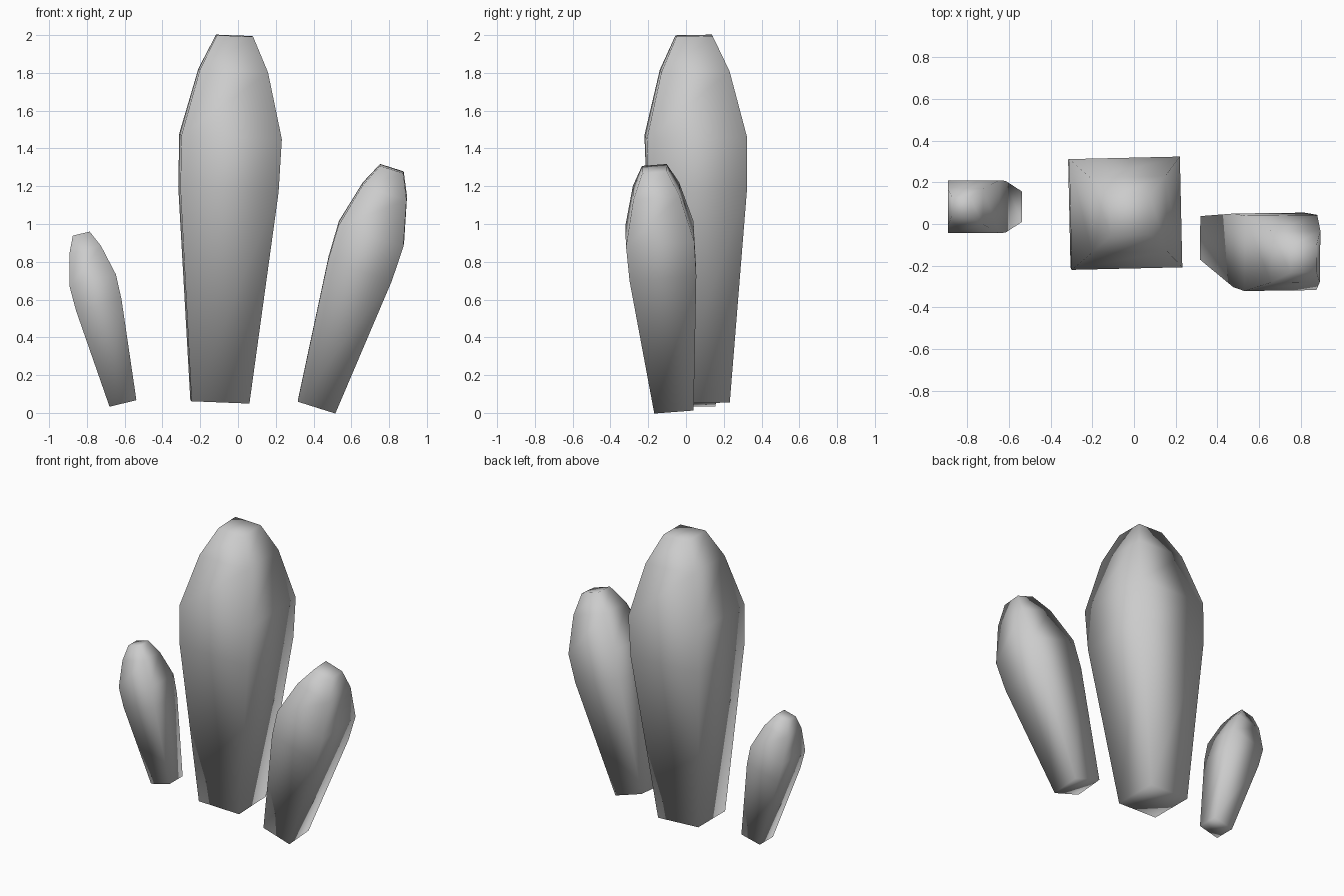
import bpy, bmesh
from math import radians
from mathutils import Vector, Matrix

if "Cube" in bpy.data.objects:
    bpy.data.objects.remove(bpy.data.objects["Cube"])

# Shared crystal profile: (fraction of length, half width / length)
PROFILE = [(0, 0.079), (0.58, 0.134), (0.725, 0.137), (0.905, 0.093), (1, 0.0495)]


def crystal(name, base, tip, twist=0.0):
    """Square-section shard running from base to tip."""
    base, tip = Vector(base), Vector(tip)
    axis = tip - base
    length = axis.length
    rot = Vector((0, 0, 1)).rotation_difference(axis).to_matrix()
    rot = rot @ Matrix.Rotation(radians(twist), 3, 'Z')
    bm = bmesh.new()
    rings = []
    for t, half in PROFILE:
        w = half * length
        rings.append([bm.verts.new(base + rot @ Vector((sx * w, sy * w, t * length)))
                      for sx, sy in ((-1, -1), (1, -1), (1, 1), (-1, 1))])
    for low, high in zip(rings, rings[1:]):
        for i in range(4):
            j = (i + 1) % 4
            bm.faces.new((low[i], low[j], high[j], high[i]))
    bm.faces.new(rings[0][::-1])
    bm.faces.new(rings[-1])
    for f in bm.faces:
        f.smooth = True
    mesh = bpy.data.meshes.new(name)
    bm.to_mesh(mesh)
    bm.free()
    obj = bpy.data.objects.new(name, mesh)
    bpy.context.collection.objects.link(obj)
    return obj


# Tall middle shard and its two leaning neighbours
crystal("center_crystal", (-0.096, 0.075, 0.058), (-0.018, 0.043, 1.997), 1.3)
crystal("right_crystal", (0.417, -0.065, 0.036), (0.814, -0.167, 1.293))
crystal("left_crystal", (-0.609, 0.083, 0.050), (-0.830, 0.083, 0.949))
